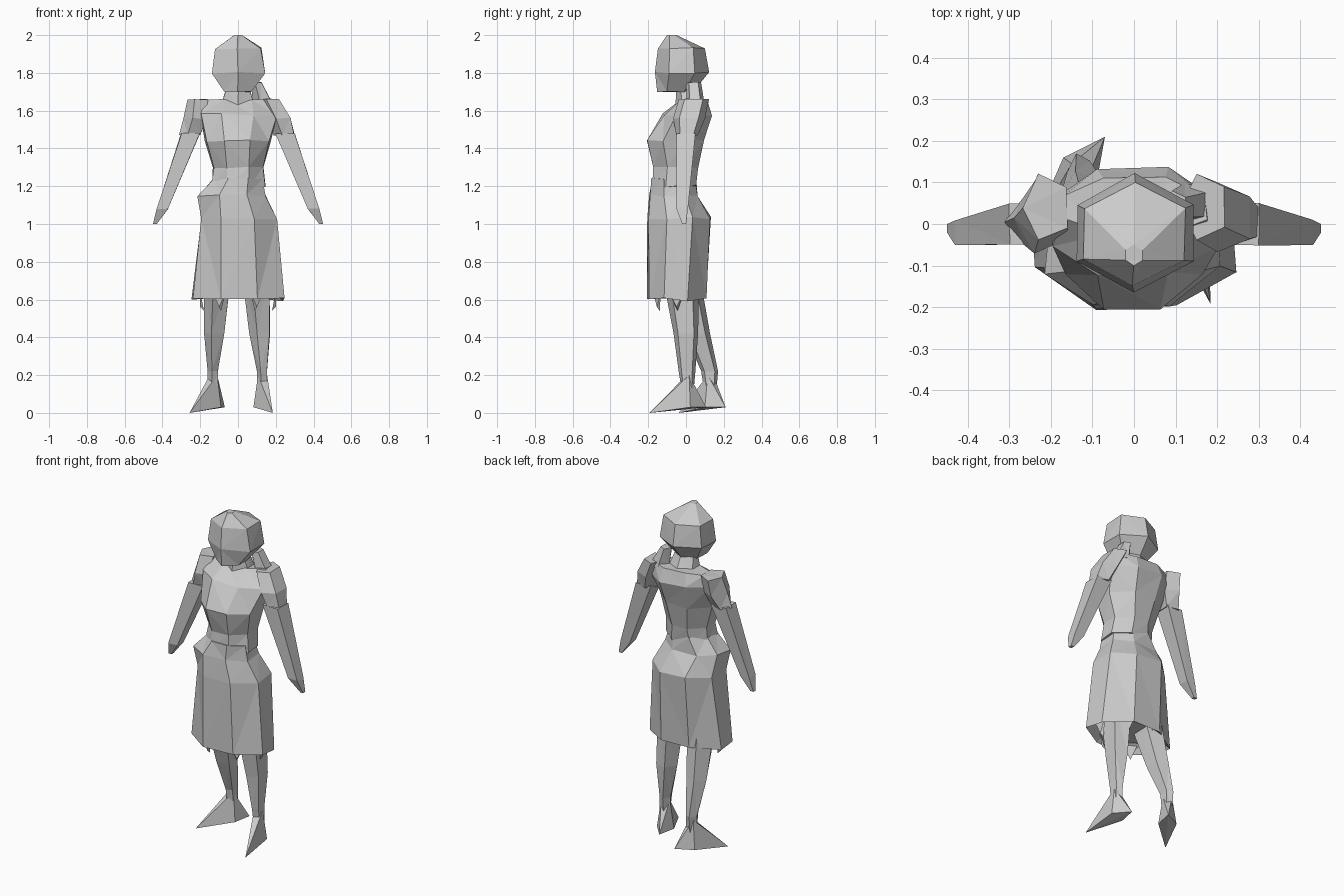
import bpy
import bmesh
import random
from math import cos, sin, pi, radians
from mathutils import Vector

random.seed(4)
cube = bpy.data.objects.get("Cube")
if cube:
    bpy.data.objects.remove(cube, do_unlink=True)

clay = bpy.data.materials.new("plain_grey")
clay.use_nodes = True
grey = (0.6, 0.6, 0.6, 1)
clay.diffuse_color = grey
clay.node_tree.nodes["Principled BSDF"].inputs["Base Color"].default_value = grey


def finish(name, bm):
    bmesh.ops.recalc_face_normals(bm, faces=bm.faces)
    mesh = bpy.data.meshes.new(name)
    bm.to_mesh(mesh)
    bm.free()
    mesh.materials.append(clay)
    part = bpy.data.objects.new(name, mesh)
    bpy.context.collection.objects.link(part)


def hull(name, points):
    """Faceted solid wrapped around a few corner points."""
    bm = bmesh.new()
    for point in points:
        bm.verts.new(point)
    bmesh.ops.convex_hull(bm, input=bm.verts)
    loose = [vert for vert in bm.verts if not vert.link_faces]
    bmesh.ops.delete(bm, geom=loose, context="VERTS")
    finish(name, bm)


def ring(z, wide, front, back, x=0):
    """Cross-section centred on x, reaching wide to either side."""
    centre = Vector((x, (front + back) / 2, z))
    return centre, wide, (back - front) / 2


def loft(name, sides, rings):
    """Faceted skin through a stack of slightly uneven rings."""
    bm = bmesh.new()
    angles = [2 * pi * (step + 0.5) / sides for step in range(sides)]
    reach_x = max(abs(cos(angle)) for angle in angles)
    reach_y = max(abs(sin(angle)) for angle in angles)
    loops = []
    for centre, wide, deep in rings:
        loop = []
        for angle in angles:
            offset = Vector((wide * cos(angle) / reach_x, deep * sin(angle) / reach_y, 0))
            uneven = Vector([random.uniform(-1, 1) for axis in range(3)]) * wide * 0.04
            loop.append(bm.verts.new(centre + offset + uneven))
        loops.append(loop)
    for lower, upper in zip(loops, loops[1:]):
        for here in range(sides):
            after = (here + 1) % sides
            bm.faces.new((lower[here], lower[after], upper[after], upper[here]))
    bm.faces.new(loops[0])
    bm.faces.new(loops[-1])
    bmesh.ops.triangulate(bm, faces=bm.faces)
    finish(name, bm)


# Head with a narrow chin, neck, and hair falling to the left shoulder
loft("head", 6, [
    ring(z=1.7, wide=0.07, front=-0.15, back=0.04),
    ring(z=1.8, wide=0.14, front=-0.16, back=0.12),
    ring(z=1.93, wide=0.12, front=-0.15, back=0.1),
    ring(z=2, wide=0.02, front=-0.1, back=-0.05),
])
loft("neck", 6, [
    ring(z=1.62, wide=0.09, front=-0.06, back=0.1),
    ring(z=1.72, wide=0.06, front=-0.05, back=0.05),
])
loft("hair_tail", 5, [
    ring(z=1.63, wide=0.06, front=0, back=0.1, x=0.14),
    ring(z=1.75, wide=0.03, front=0, back=0.08, x=0.1),
])

# Bodice with a full chest and a small waist
loft("bodice", 8, [
    ring(z=1.2, wide=0.14, front=-0.18, back=0.05),
    ring(z=1.3, wide=0.13, front=-0.17, back=0.06),
    ring(z=1.44, wide=0.17, front=-0.21, back=0.09),
    ring(z=1.58, wide=0.2, front=-0.12, back=0.13),
    ring(z=1.66, wide=0.17, front=-0.03, back=0.11),
])

# Skirt, fuller at the right hip, with its underside tucked in
hem = 0.6
loft("skirt", 8, [
    ring(z=hem + 0.05, wide=0.19, front=-0.15, back=0.05),
    ring(z=hem, wide=0.24, front=-0.2, back=0.1),
    ring(z=1.03, wide=0.2, front=-0.2, back=0.13),
    ring(z=1.15, wide=0.18, front=-0.19, back=0.06, x=-0.03),
    ring(z=1.24, wide=0.13, front=-0.18, back=0.05),
])

# Ragged points hanging around the hem
for step in range(6):
    angle = pi * step / 3
    spot = Vector((0.2 * cos(angle), 0.12 * sin(angle) - 0.05, hem))
    along = Vector((-sin(angle), cos(angle), 1)) * 0.04
    across = Vector((sin(angle), -cos(angle), 1)) * 0.04
    hull("hem_point", [spot + along, spot + across, spot * 0.9, spot - Vector((0, 0, 0.04))])

# Arms hanging outward, with pointed hands
for label, side, shoulder in (("left", 1, 0.17), ("right", -1, 0.21)):
    loft(label + "_sleeve", 5, [
        ring(z=1.47, wide=0.06, front=-0.05, back=0.06, x=side * 0.25),
        ring(z=1.56, wide=0.07, front=-0.07, back=0.1, x=side * 0.22),
        ring(z=1.66, wide=0.06, front=-0.04, back=0.12, x=side * shoulder),
    ])
    loft(label + "_forearm", 4, [
        ring(z=1, wide=0.01, front=-0.02, back=0, x=side * 0.44),
        ring(z=1.08, wide=0.03, front=-0.05, back=0.01, x=side * 0.4),
        ring(z=1.48, wide=0.05, front=-0.05, back=0.05, x=side * 0.25),
    ])

# Legs and feet, the right leg stepping back and its foot turned out
for label, side, stride, turn in (("left", 1, 0.01, 15), ("right", -1, 0.13, -37)):
    loft(label + "_leg", 5, [
        ring(z=0.1, wide=0.03, front=stride - 0.03, back=stride + 0.03, x=side * 0.13),
        ring(z=0.22, wide=0.03, front=stride - 0.05, back=stride + 0.04, x=side * 0.13),
        ring(z=0.42, wide=0.06, front=stride / 2 - 0.07, back=stride / 2 + 0.06, x=side * 0.12),
        ring(z=0.75, wide=0.08, front=-0.13, back=0.07, x=side * 0.1),
    ])
    ankle = Vector((side * 0.13, stride, 0))
    ahead = Vector((sin(radians(turn)), -cos(radians(turn)), 0))
    beside = Vector((-ahead.y, ahead.x, 0)) * 0.05
    lift = Vector((0, 0, 0.2))
    sole = Vector((0, 0, 0.03))
    hull(label + "_foot", [
        ankle + ahead * 0.21,
        ankle - ahead * 0.1 + sole,
        ankle + beside + sole,
        ankle - beside + sole,
        ankle + beside / 2 + lift,
        ankle - beside / 2 + lift,
    ])
